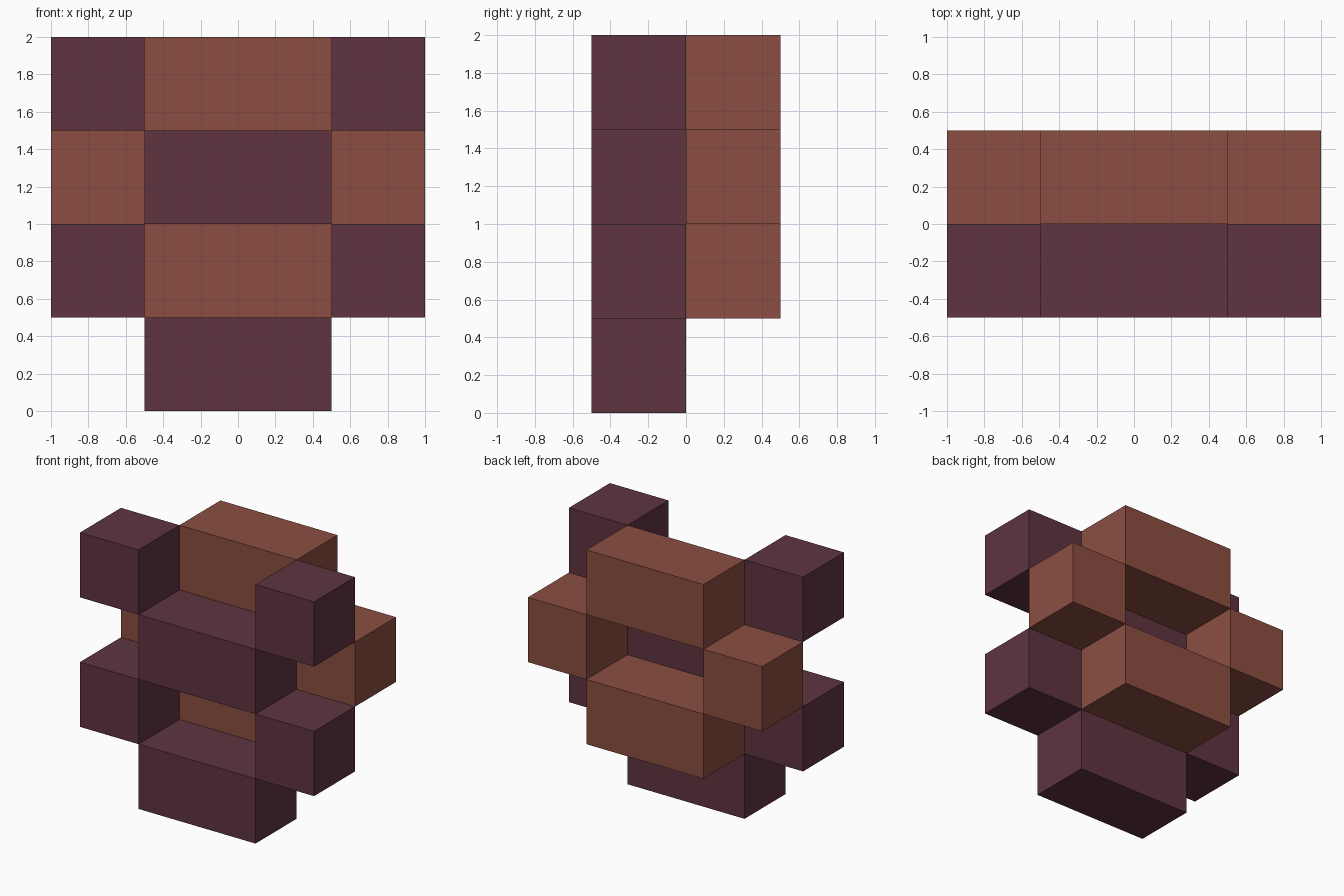
import bpy

if "Cube" in bpy.data.objects:
    bpy.data.objects.remove(bpy.data.objects["Cube"])


def material(name, rgb):
    m = bpy.data.materials.new(name)
    m.diffuse_color = (*rgb, 1.0)
    m.use_nodes = True
    m.node_tree.nodes["Principled BSDF"].inputs["Base Color"].default_value = m.diffuse_color
    return m


plum = material("dark plum", (0.112, 0.034, 0.051))
brown = material("red brown", (0.258, 0.076, 0.053))
S = 0.5  # cell size: layer depth and row height


def block(name, x, width, y, row, mat):
    bpy.ops.mesh.primitive_cube_add(size=1, location=(x, y, (row + 0.5) * S))
    ob = bpy.context.object
    ob.name = name
    ob.scale = (width, S, S)
    bpy.ops.object.transform_apply(location=False, rotation=False, scale=True)
    ob.data.materials.append(mat)


# Each layer alternates a wide centre block with a pair of side cubes;
# the back layer is offset by one row and starts above the floor.
for layer, y, mat, first_row, wide_parity in (
        ("front", -S / 2, plum, 0, 0),
        ("back", S / 2, brown, 1, 1)):
    for row in range(first_row, 4):
        if row % 2 == wide_parity:
            block(f"{layer}_centre_block_{row}", 0, 2 * S, y, row, mat)
        else:
            for side, x in (("left", -0.75), ("right", 0.75)):
                block(f"{layer}_{side}_cube_{row}", x, S, y, row, mat)
